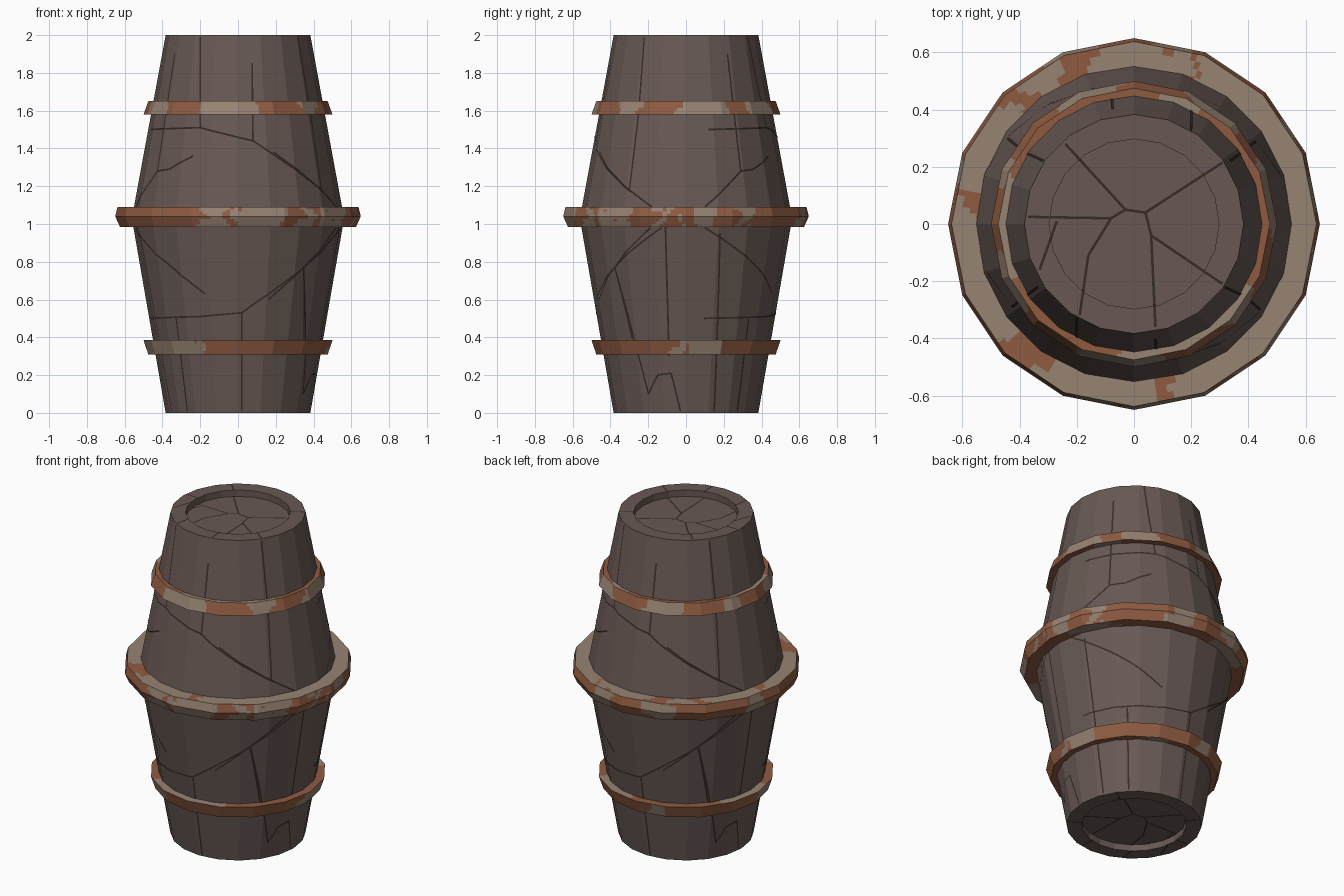
import bpy, bmesh, math
from mathutils import Vector, noise

if "Cube" in bpy.data.objects:
    bpy.data.objects.remove(bpy.data.objects["Cube"])

def material(name, rgb):
    m = bpy.data.materials.new(name)
    m.diffuse_color = [((c / 255 + 0.055) / 1.055) ** 2.4 for c in rgb] + [1]
    m.use_nodes = True
    m.node_tree.nodes["Principled BSDF"].inputs["Base Color"].default_value = m.diffuse_color
    return m

WOOD = material("dark wood", (104, 89, 84))
CRACK = material("crack", (52, 43, 40))
RUST = material("rust", (143, 91, 65))
TAN = material("worn metal", (151, 131, 114))

def finish(bm, name, mats):
    me = bpy.data.meshes.new(name)
    bm.to_mesh(me)
    bm.free()
    for m in mats:
        me.materials.append(m)
    ob = bpy.data.objects.new(name, me)
    bpy.context.collection.objects.link(ob)
    return ob

def polar_scale(a, n):
    """Distance to a unit n-gon (vertex at angle 0) in direction a."""
    step = 2 * math.pi / n
    return math.cos(step / 2) / math.cos(a % step - step / 2)

def lathe(bm, profile, n, segs, closed):
    """Sweep (r, z) points round an n-gon using segs divisions."""
    rings = []
    for i in range(segs):
        a = 2 * math.pi * i / segs
        s = polar_scale(a, n)
        rings.append([bm.verts.new((r * s * math.cos(a), r * s * math.sin(a), z)) for r, z in profile])
    k = len(profile)
    for i in range(segs):
        p, q = rings[i], rings[(i + 1) % segs]
        for j in range(k if closed else k - 1):
            bm.faces.new((p[j], q[j], q[(j + 1) % k], p[(j + 1) % k]))
    return rings

# Barrel body with recessed ends
SIDES = 20
MID_R, MID_Z, END_R, LID_R, DEPTH = 0.562, 1.03, 0.383, 0.297, 0.04
bm = bmesh.new()
rings = lathe(bm, [(LID_R, DEPTH), (LID_R, 0), (END_R, 0), (MID_R, MID_Z),
                   (END_R, 2), (LID_R, 2), (LID_R, 2 - DEPTH)], SIDES, SIDES, False)
bm.faces.new([r[0] for r in reversed(rings)])
bm.faces.new([r[-1] for r in rings])
bmesh.ops.recalc_face_normals(bm, faces=bm.faces)
finish(bm, "barrel_body", [WOOD])

# Hoops: patches of worn metal sit in angle ranges (degrees), edges wobble by noise
def within(a, ranges):
    return any((a - lo) % 360 < hi - lo for lo, hi in ranges)

def hoop(name, profile, side_tan, top_rust, bottom_tan):
    fine = []
    for i, (r0, z0) in enumerate(profile):
        r1, z1 = profile[(i + 1) % len(profile)]
        fine += [(r0 + (r1 - r0) * t / 4, z0 + (z1 - z0) * t / 4) for t in range(4)]
    bm = bmesh.new()
    lathe(bm, fine, 16, 192, True)
    bmesh.ops.recalc_face_normals(bm, faces=bm.faces)
    for f in bm.faces:
        c = f.calc_center_median()
        a = math.degrees(math.atan2(c.y, c.x)) + 9 * noise.noise(c * 14)
        f.normal_update()
        if f.normal.z > 0.8:
            f.material_index = 0 if within(a, top_rust) else 1
        else:
            f.material_index = int(within(a, bottom_tan if f.normal.z < -0.8 else side_tan))
    finish(bm, name, [RUST, TAN])

hoop("upper_hoop", [(0.43, 1.58), (0.5, 1.58), (0.475, 1.65), (0.43, 1.65)],
     [(-165, -144), (-112, -75), (-47, -29), (-4, 26), (44, 67), (95, 120), (150, 165)],
     [(-30, 60), (75, 160), (-160, -95)], [(20, 40), (200, 230)])
hoop("middle_hoop", [(0.53, 0.985), (0.625, 0.985), (0.65, 1.04), (0.638, 1.09), (0.53, 1.09)],
     [(-108, -94), (-90, -68), (-59, -53), (-48, -37), (-36, -26), (-15, -9), (2, 14),
      (26, 33), (70, 82), (105, 120), (160, 168)],
     [(104, 118), (128, 134), (69, 74), (172, 176), (222, 238), (278, 282)],
     [(10, 40), (100, 130), (200, 225), (290, 310)])
hoop("lower_hoop", [(0.43, 0.31), (0.475, 0.31), (0.5, 0.385), (0.43, 0.385)],
     [(-180, -115), (-9, 1), (4, 19), (100, 112)],
     [(-60, 40), (80, 150), (190, 230)], [(60, 75)])

# Cracks: thin dark strips lying on the surface
LIFT, HALF = 0.002, 0.0045

def side_radius(z):
    t = z / MID_Z if z < MID_Z else (2 - z) / (2 - MID_Z)
    return END_R + (MID_R - END_R) * t

def on_side(a, z):
    r = side_radius(z) * polar_scale(a, SIDES) + LIFT
    return Vector((r * math.cos(a), r * math.sin(a), z))

def strip(bm, points, normal_at):
    for p, q in zip(points, points[1:]):
        w = (q - p).cross(normal_at(p)).normalized() * HALF
        bm.faces.new([bm.verts.new(v) for v in (p - w, p + w, q + w, q - w)])

def side_crack(bm, view, path):
    """path holds (horizontal, z) positions as read in one side view."""
    pts = [(view + math.asin(max(-1, min(1, h / side_radius(z)))), z) for h, z in path]
    line = []
    for (a0, z0), (a1, z1) in zip(pts, pts[1:]):
        k = max(2, int(math.hypot((a1 - a0) * 0.5, z1 - z0) / 0.02))
        line += [on_side(a0 + (a1 - a0) * i / k, z0 + (z1 - z0) * i / k) for i in range(k + 1)]
    strip(bm, [p for i, p in enumerate(line) if i == 0 or (p - line[i - 1]).length > 1e-5],
          lambda p: Vector((p.x, p.y, 0)).normalized())

front = [[(-0.46, 1.5), (-0.2, 1.51), (0.08, 1.44), (0.45, 1.17)],
         [(-0.2, 1.51), (-0.2, 1.99)], [(0.08, 1.44), (0.075, 1.85)],
         [(-0.46, 0.5), (-0.2, 0.51), (0.02, 0.53), (0.35, 0.77), (0.52, 0.98)],
         [(0.02, 0.53), (0.02, 0.01)], [(0.35, 0.77), (0.35, 0.39)], [(-0.33, 0.5), (-0.27, 0.01)]]
right = [[(-0.46, 1.38), (-0.3, 1.18), (-0.18, 1.09)],
         [(0.1, 1.09), (0.29, 1.28), (0.36, 1.29), (0.44, 1.36)],
         [(-0.46, 0.6), (-0.38, 0.77), (-0.13, 0.98)],
         [(-0.38, 0.77), (-0.2, 0.1), (-0.15, 0.2), (-0.08, 0.21), (-0.03, 0.01)],
         [(-0.11, 0.99), (-0.09, 0.3)], [(0.1, 0.98), (0.38, 0.77), (0.46, 0.63)],
         [(0.18, 0.95), (0.15, 0.01)], [(-0.22, 1.99), (-0.25, 1.6), (-0.3, 1.18)],
         [(0.22, 1.9), (0.29, 1.28)]]
bm = bmesh.new()
for turn in (0, math.pi):
    for path in front:
        side_crack(bm, turn - math.pi / 2, path)
    for path in right:
        side_crack(bm, turn, path)
finish(bm, "side_cracks", [CRACK])

# Cracks across both ends, stepping from lid to rim
lid = [[(-0.24, 0.28), (-0.03, 0.05), (0.04, 0.04), (0.31, 0.215)],
       [(-0.37, 0.025), (-0.08, 0.02), (-0.03, 0.05)],
       [(0.04, 0.04), (0.06, -0.04), (0.075, -0.36)], [(0.06, -0.04), (0.31, -0.21)],
       [(-0.08, 0.02), (-0.16, -0.11), (-0.19, -0.32)], [(-0.27, 0.01), (-0.33, -0.16)]]
bm = bmesh.new()
for up in (1, -1):
    for path in lid:
        for p, q in zip(path, path[1:]):
            for i in range(12):
                a, b = (Vector((*p, 0)).lerp(Vector((*q, 0)), t / 12) for t in (i, i + 1))
                rim = ((a + b) / 2).length > LID_R
                a.z = b.z = 1 + up * (1 + LIFT * 0.5 - (0 if rim else DEPTH))
                strip(bm, [a, b], lambda v: Vector((0, 0, up)))
finish(bm, "lid_cracks", [CRACK])
